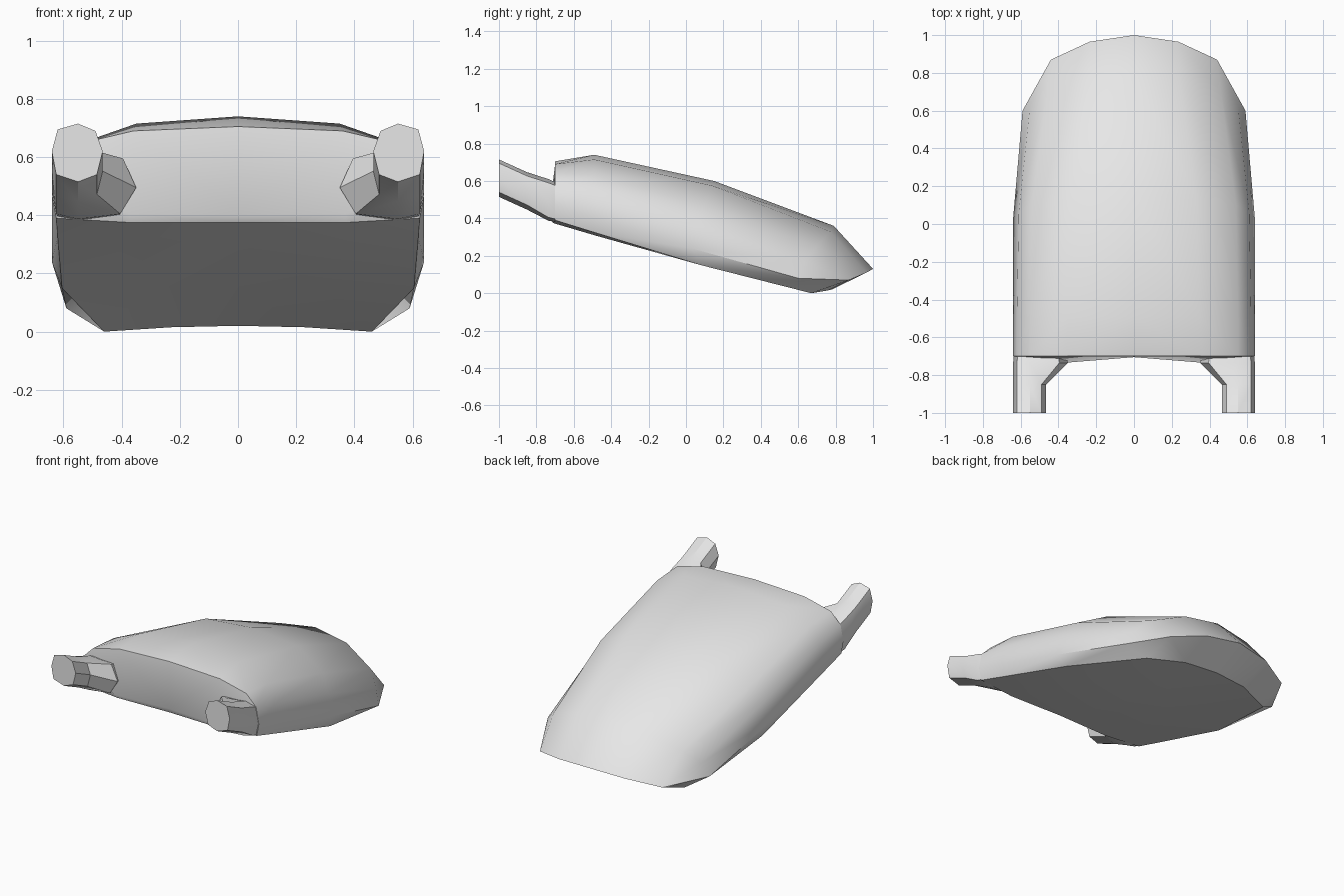
import bpy, bmesh, math

cube = bpy.data.objects.get("Cube")
if cube:
    bpy.data.objects.remove(cube, do_unlink=True)

grey = bpy.data.materials.new("plain_grey")
grey.use_nodes = True
grey.diffuse_color = (0.8, 0.8, 0.8, 1)
grey.node_tree.nodes["Principled BSDF"].inputs["Base Color"].default_value = (0.8, 0.8, 0.8, 1)


def make_object(name, polygons, signs, angle):
    """Build a mesh from point polygons, mirrored for each sign of x."""
    bm = bmesh.new()
    for s in signs:
        for poly in polygons:
            pts = []
            for p in poly:
                if p not in pts:
                    pts.append(p)
            if len(pts) > 2:
                bm.faces.new([bm.verts.new((s * x, y, z)) for x, y, z in pts])
    bmesh.ops.remove_doubles(bm, verts=bm.verts, dist=0.0005)
    bmesh.ops.recalc_face_normals(bm, faces=bm.faces)
    mesh = bpy.data.meshes.new(name)
    bm.to_mesh(mesh)
    bm.free()
    mesh.materials.append(grey)
    obj = bpy.data.objects.new(name, mesh)
    bpy.context.collection.objects.link(obj)
    bpy.ops.object.select_all(action='DESELECT')
    obj.select_set(True)
    bpy.context.view_layer.objects.active = obj
    bpy.ops.object.shade_smooth_by_angle(angle=math.radians(angle))
    return obj


def loft(rings, closed):
    polys = []
    for a, b in zip(rings, rings[1:]):
        n = len(a)
        for i in range(n if closed else n - 1):
            j = (i + 1) % n
            polys.append([a[i], a[j], b[j], b[i]])
    return polys


# Half sections: bottom centre, bottom, crease, rim, side, haunch, shoulder, top centre
front = [(0, -0.7, 0.375), (0.37, -0.71, 0.375), (0.625, -0.7, 0.39), (0.64, -0.7, 0.47),
         (0.62, -0.7, 0.575), (0.55, -0.7, 0.645), (0.36, -0.7, 0.69), (0, -0.7, 0.705)]
crown = [(0, -0.49, 0.31), (0.35, -0.49, 0.31), (0.62, -0.49, 0.325), (0.64, -0.49, 0.405),
         (0.62, -0.49, 0.53), (0.55, -0.49, 0.63), (0.35, -0.49, 0.715), (0, -0.49, 0.74)]
middle = [(0, 0.08, 0.16), (0.3, 0.08, 0.155), (0.605, 0.08, 0.15), (0.64, 0.03, 0.24),
          (0.61, 0.06, 0.37), (0.54, 0.1, 0.47), (0.33, 0.14, 0.575), (0, 0.15, 0.6)]
tail = [(0, 0.78, 0.02), (0.23, 0.76, 0.015), (0.46, 0.67, 0), (0.59, 0.6, 0.08),
        (0.55, 0.63, 0.17), (0.46, 0.7, 0.25), (0.24, 0.77, 0.33), (0, 0.79, 0.36)]
# The tail closes on a shared rim
tip, tip_mid, corner, rim = (0, 1, 0.13), (0.235, 0.965, 0.11), (0.44, 0.87, 0.07), (0.59, 0.6, 0.08)
end = [tip, tip_mid, corner, rim, rim, corner, tip_mid, tip]

# Front wall, bulging forward beside the arms
mid_c, mid_s = (0, -0.705, 0.4), (0.37, -0.735, 0.405)
wall = [[front[0], front[1], mid_s, mid_c], [mid_c, mid_s, front[6], front[7]],
        [front[1], front[2], front[3], mid_s], [mid_s, front[3], front[4]],
        [mid_s, front[4], front[5], front[6]]]
make_object("pod_body", loft([front, crown, middle, tail, end], False) + wall, (1, -1), 36)


def ring(y, points):
    return [(x, y, z) for x, z in points]


# Eight-sided arms that flare inwards where they meet the body
octagon = [(0.55, 0.715), (0.62, 0.695), (0.64, 0.62), (0.625, 0.54),
           (0.55, 0.515), (0.485, 0.54), (0.465, 0.62), (0.49, 0.69)]
flare = [(0.55, 0.61), (0.62, 0.59), (0.64, 0.485), (0.625, 0.405),
         (0.55, 0.387), (0.405, 0.405), (0.35, 0.495), (0.395, 0.595)]
root = [(0.55, 0.59), (0.615, 0.572), (0.636, 0.47), (0.62, 0.395),
        (0.55, 0.382), (0.41, 0.4), (0.36, 0.49), (0.4, 0.585)]
rings = [ring(-1, octagon), ring(-0.85, [(x, z - 0.068) for x, z in octagon]),
         ring(-0.735, flare), ring(-0.69, root)]
arm = loft(rings, True) + [rings[0], rings[-1]]
for name, side in (("left_arm", 1), ("right_arm", -1)):
    make_object(name, arm, (side,), 30)
